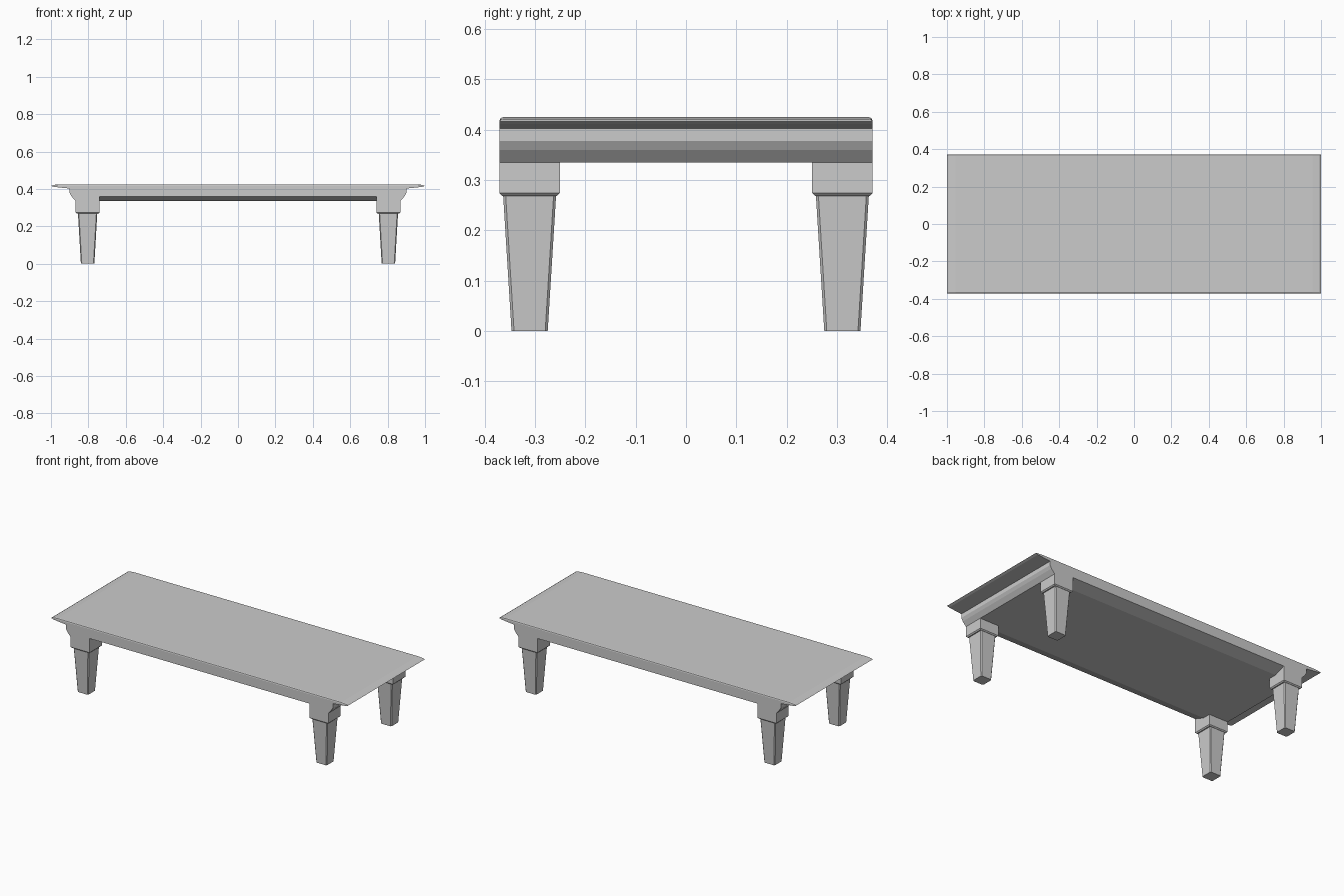
import bpy, bmesh

cube = bpy.data.objects.get("Cube")
if cube:
    bpy.data.objects.remove(cube)

HALF_DEPTH = 0.371
LEG_X, LEG_Y = 0.804, 0.311

grey = bpy.data.materials.new("plain_grey")
grey.use_nodes = True
grey.diffuse_color = (0.6, 0.6, 0.6, 1)
grey.node_tree.nodes["Principled BSDF"].inputs["Base Color"].default_value = (0.6, 0.6, 0.6, 1)


def finish(name, bm):
    bmesh.ops.recalc_face_normals(bm, faces=bm.faces)
    mesh = bpy.data.meshes.new(name)
    bm.to_mesh(mesh)
    bm.free()
    mesh.materials.append(grey)
    obj = bpy.data.objects.new(name, mesh)
    bpy.context.collection.objects.link(obj)
    return obj


def prism(points, offset):
    """Extrude a closed polygon by the offset vector."""
    bm = bmesh.new()
    face = bm.faces.new([bm.verts.new(p) for p in points])
    grown = bmesh.ops.extrude_face_region(bm, geom=[face])["geom"]
    bmesh.ops.translate(bm, vec=offset, verts=[v for v in grown if isinstance(v, bmesh.types.BMVert)])
    bmesh.ops.recalc_face_normals(bm, faces=bm.faces)
    return bm


def tapered_box(centre, top, bottom, z0, z1):
    """Box with separate half sizes at its top and bottom."""
    bm = bmesh.new()
    bmesh.ops.create_cube(bm, size=2)
    for v in bm.verts:
        hx, hy = top if v.co.z > 0 else bottom
        v.co = (centre[0] + v.co.x * hx, centre[1] + v.co.y * hy, z1 if v.co.z > 0 else z0)
    return bm


def boolean(target, helper, operation):
    mod = target.modifiers.new(helper.name, 'BOOLEAN')
    mod.operation, mod.object, mod.solver = operation, helper, 'EXACT'
    bpy.context.view_layer.objects.active = target
    bpy.ops.object.modifier_apply(modifier=mod.name)
    bpy.data.objects.remove(helper)


# Table top with overhanging ends and shaped end aprons
half = [(0.955, 0.425), (0.99, 0.421), (1.0, 0.416), (0.985, 0.411), (0.9, 0.402),
        (0.9, 0.378), (0.89, 0.36), (0.868, 0.335)]
outline = half + [(-x, z) for x, z in reversed(half)]
bm = prism([(x, -HALF_DEPTH, z) for x, z in outline], (0, 2 * HALF_DEPTH, 0))
rim = [e for e in bm.edges
       if all(v.co.z > 0.4205 for v in e.verts) and abs(e.verts[0].co.y - e.verts[1].co.y) < 0.01]
bmesh.ops.bevel(bm, geom=rim, offset=0.007, segments=2, profile=0.5, affect='EDGES')
table = finish("table_top", bm)

# Sloped undersides along both long sides
for s in (-1, 1):
    wedge = [(-0.74, s * (HALF_DEPTH + 0.01), 0.3637), (-0.74, s * (HALF_DEPTH - 0.07), 0.335),
             (-0.74, s * (HALF_DEPTH - 0.07), 0.32), (-0.74, s * (HALF_DEPTH + 0.01), 0.32)]
    boolean(table, finish("slope_cutter", prism(wedge, (1.48, 0, 0))), 'DIFFERENCE')

# Corner blocks and tapered legs
for end, sx in (("left", 1), ("right", -1)):
    for side, sy in (("front", -1), ("back", 1)):
        centre = (sx * LEG_X, sy * LEG_Y)
        bm = tapered_box(centre, (0.064, 0.06), (0.064, 0.06), 0.268, 0.36)
        low = [e for e in bm.edges if all(v.co.z < 0.3 for v in e.verts)]
        bmesh.ops.bevel(bm, geom=low, offset=0.006, segments=1, affect='EDGES')
        boolean(table, finish("corner_block", bm), 'UNION')

        bm = tapered_box(centre, (0.052, 0.053), (0.036, 0.036), 0, 0.275)
        upright = [e for e in bm.edges if abs(e.verts[0].co.z - e.verts[1].co.z) > 0.1]
        bmesh.ops.bevel(bm, geom=upright, offset=0.005, segments=1, affect='EDGES')
        finish(f"{side}_{end}_leg", bm)
